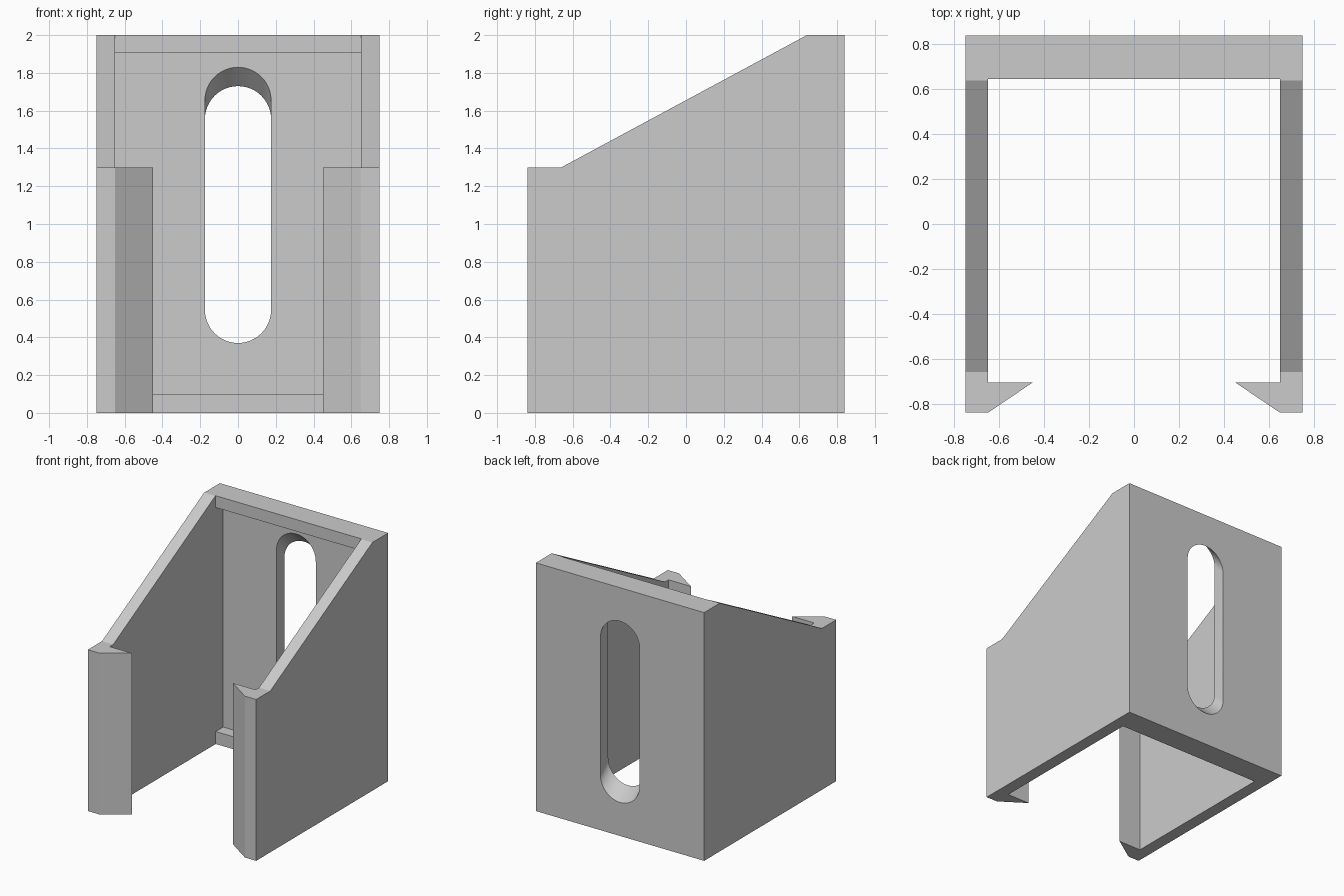
import bpy
import bmesh
from math import pi, sin, cos, radians
from mathutils import Vector

cube = bpy.data.objects.get("Cube")
if cube:
    bpy.data.objects.remove(cube, do_unlink=True)

WALL_X, INNER_X = 0.75, 0.65       # outer and inner side faces
BACK_Y, LEDGE_Y, RECESS_Y = 0.84, 0.645, 0.74
FRONT_Y, LIP_Y = -0.84, -0.705
HEIGHT, LOW = 2.0, 1.3

grey = bpy.data.materials.new("plain grey")
grey.use_nodes = True
colour = (0.6, 0.6, 0.6, 1)
grey.diffuse_color = colour
grey.node_tree.nodes["Principled BSDF"].inputs["Base Color"].default_value = colour


def prism(name, outline, sweep):
    """Sweep a closed 3D outline along a vector into a solid."""
    bm = bmesh.new()
    face = bm.faces.new([bm.verts.new(p) for p in outline])
    swept = bmesh.ops.extrude_face_region(bm, geom=[face])["geom"]
    verts = [g for g in swept if isinstance(g, bmesh.types.BMVert)]
    bmesh.ops.translate(bm, verts=verts, vec=Vector(sweep))
    bmesh.ops.recalc_face_normals(bm, faces=bm.faces)
    mesh = bpy.data.meshes.new(name)
    bm.to_mesh(mesh)
    bm.free()
    obj = bpy.data.objects.new(name, mesh)
    bpy.context.collection.objects.link(obj)
    obj.data.materials.append(grey)
    return obj


def cut(target, cutter):
    """Subtract a cutter from the target and discard it."""
    mod = target.modifiers.new("cut", 'BOOLEAN')
    mod.operation, mod.solver, mod.object = 'DIFFERENCE', 'EXACT', cutter
    bpy.context.view_layer.objects.active = target
    bpy.ops.object.modifier_apply(modifier=mod.name)
    bpy.data.objects.remove(cutter, do_unlink=True)


# Channel body: thick back, two side walls, pointed retaining lips
half = [(WALL_X, BACK_Y), (WALL_X, FRONT_Y), (INNER_X, FRONT_Y),
        (0.45, LIP_Y), (INNER_X, LIP_Y), (INNER_X, LEDGE_Y)]
plan = half + [(-x, y) for x, y in reversed(half)]
bracket = prism("mounting_bracket", [(x, y, 0) for x, y in plan], (0, 0, HEIGHT))

# Sloping top of the side walls
slope = [(-1, LOW), (-0.66, LOW), (0.64, HEIGHT), (0.64, 2.2), (-1, 2.2)]
cut(bracket, prism("slope_cutter", [(-1, y, z) for y, z in slope], (2, 0, 0)))

# Recess in the back wall, leaving a ledge at top and bottom
recess = [(0.5, 0.1), (RECESS_Y, 0.1), (RECESS_Y, 1.905), (0.5, 1.905)]
cut(bracket, prism("recess_cutter", [(-INNER_X, y, z) for y, z in recess],
                   (2 * INNER_X, 0, 0)))

# Long rounded slot, slanting down towards the back
R, HALF_LEN, STEPS = 0.175, 0.555, 24
slot = []
for side in (1, -1):
    for i in range(STEPS + 1):
        a = pi * i / STEPS
        slot.append((side * R * cos(a), RECESS_Y - 0.06,
                     1.16 + side * (HALF_LEN + R * sin(a))))
cut(bracket, prism("slot_cutter", slot, (0, 0.24, -0.24)))

# Smooth the slot ends only
bpy.ops.object.select_all(action='DESELECT')
bracket.select_set(True)
bpy.context.view_layer.objects.active = bracket
bpy.ops.object.shade_smooth_by_angle(angle=radians(25))
